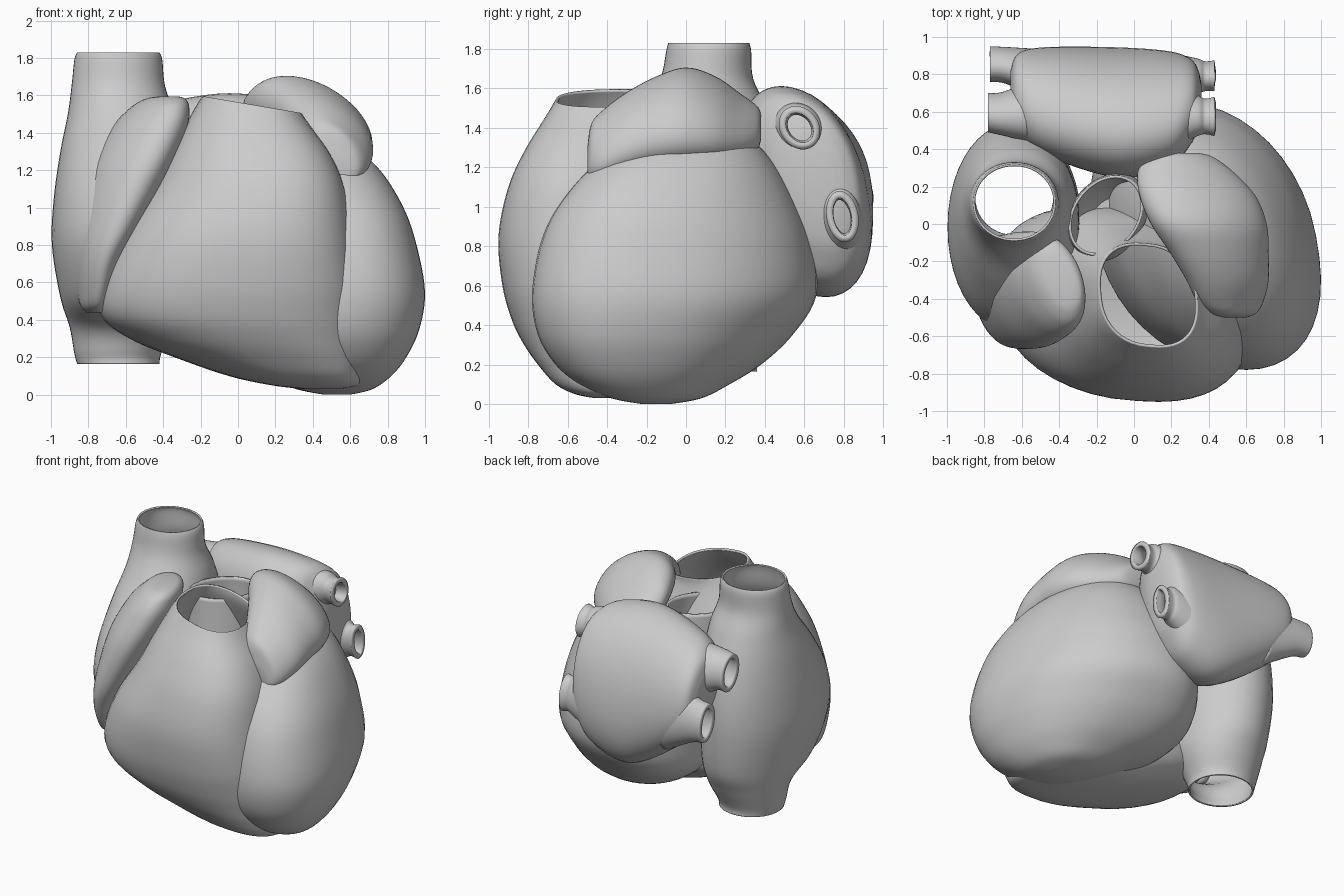
import bpy, math

N, SUB = 44, 6


def spline(a, b, c, d, t):
    return 0.5 * (2 * b + (c - a) * t + (2 * a - 5 * b + 4 * c - d) * t * t
                  + (3 * b - a - 3 * c + d) * t ** 3)


def loft(name, axis, rings, caps=(True, True), phase=0, power=2.0, wall=0.0, warp=None):
    """Rings, ascending along axis: (position, u0, u1, v0, v1), smoothed between."""
    rows = []
    for i in range(len(rings) - 1):
        quad = [rings[min(max(k, 0), len(rings) - 1)] for k in range(i - 1, i + 3)]
        rows += [[spline(*vals, s / SUB) for vals in zip(*quad)] for s in range(SUB)]
    rows.append(list(rings[-1]))
    ph, verts = math.radians(phase), []
    soft = lambda c: math.copysign(abs(c) ** (2 / power), c)
    for p, u0, u1, v0, v1 in rows:
        for j in range(N):
            t = 2 * math.pi * j / N
            u = (u0 + u1) / 2 + (u1 - u0) / 2 * soft(math.cos(t + ph))
            v = (v0 + v1) / 2 + (v1 - v0) / 2 * soft(math.sin(t))
            co = {'x': (p, u, v), 'y': (u, p, v), 'z': (u, v, p)}[axis]
            verts.append(warp(*co) if warp else co)
    faces = [(i * N + j, i * N + (j + 1) % N, (i + 1) * N + (j + 1) % N, (i + 1) * N + j)
             for i in range(len(rows) - 1) for j in range(N)]
    if caps[0]:
        faces.append(tuple(reversed(range(N))))
    if caps[1]:
        faces.append(tuple(range(len(verts) - N, len(verts))))
    if axis == 'y':
        faces = [f[::-1] for f in faces]
    me = bpy.data.meshes.new(name)
    me.from_pydata(verts, [], faces)
    ob = bpy.data.objects.new(name, me)
    bpy.context.collection.objects.link(ob)
    if wall:
        m = ob.modifiers.new("wall", 'SOLIDIFY')
        m.thickness, m.offset = wall, -1
    bpy.context.view_layer.objects.active = ob
    bpy.ops.object.select_all(action='DESELECT')
    ob.select_set(True)
    bpy.ops.object.shade_smooth_by_angle(angle=math.radians(40))
    return ob


# right atrium with the upper and lower great veins, open at both ends
loft("right_atrium_and_great_veins", 'z', [
    (.165, -.86, -.42, -.07, .36), (.22, -.875, -.41, -.08, .37),
    (.36, -.90, -.35, -.16, .44), (.52, -.95, -.30, -.44, .51),
    (.80, -.995, -.28, -.57, .54), (1.05, -.985, -.29, -.53, .53),
    (1.3, -.95, -.30, -.38, .48), (1.5, -.91, -.34, -.22, .41),
    (1.65, -.89, -.39, -.13, .34), (1.79, -.875, -.405, -.10, .33),
    (1.83, -.86, -.42, -.09, .32)],
    caps=(False, False), power=2.05, wall=.012)

# flap of the right atrium lying against the ventricle
loft("right_auricle", 'z', [
    (.44, -.81, -.72, -.42, -.26), (.5, -.85, -.70, -.52, -.18),
    (.7, -.87, -.64, -.62, -.13), (.9, -.86, -.53, -.665, -.08),
    (1.2, -.79, -.37, -.66, -.05), (1.42, -.68, -.275, -.60, -.04),
    (1.53, -.58, -.26, -.54, -.06), (1.58, -.50, -.28, -.47, -.14),
    (1.595, -.42, -.32, -.4, -.26)], phase=22)


# right ventricle narrowing into the open, tilted outflow trunk
def tilt(x, y, z):
    k = min(max((z - 1.15) / .4, 0), 1)
    return (x, y, z - .17 * (x - .08) * k * k)


loft("right_ventricle", 'z', [
    (.03, .35, .55, -.46, -.22), (.05, .18, .64, -.56, -.12),
    (.10, -.05, .67, -.66, 0), (.2, -.34, .67, -.75, .06),
    (.3, -.58, .66, -.82, .1), (.42, -.73, .65, -.88, .1),
    (.6, -.73, .64, -.93, .1), (.85, -.62, .61, -.95, .1),
    (1.1, -.46, .57, -.90, .06), (1.3, -.35, .49, -.81, -.02),
    (1.48, -.24, .38, -.70, -.09), (1.55, -.19, .34, -.66, -.10)],
    caps=(True, False), phase=10, power=2.4, wall=.015, warp=tilt)

# root of the main artery, open at the top
loft("aortic_root", 'z', [
    (.95, -.25, .0, -.12, .15), (1.05, -.33, .05, -.2, .22),
    (1.25, -.36, .08, -.18, .27), (1.48, -.35, .05, -.17, .26)],
    caps=(True, False), phase=-15, wall=.015)

# left ventricle and apex
loft("left_ventricle", 'z', [
    (0, .46, .60, -.22, -.08), (.03, .31, .72, -.38, .08),
    (.1, .12, .82, -.54, .22), (.2, -.08, .90, -.66, .38),
    (.35, -.22, .97, -.75, .54), (.55, -.22, 1.0, -.78, .66),
    (.8, -.18, .955, -.74, .64), (1.0, -.12, .885, -.65, .57),
    (1.2, .0, .76, -.48, .46), (1.34, .14, .6, -.28, .33),
    (1.4, .27, .46, -.08, .18)], phase=18, power=2.2)

# left atrium with two veins entering on each side
loft("left_atrium", 'x', [
    (-.66, .60, .82, 1.10, 1.34), (-.62, .49, .91, .96, 1.46),
    (-.48, .37, .945, .79, 1.54), (-.1, .25, .945, .55, 1.61),
    (.18, .30, .925, .61, 1.585), (.30, .42, .885, .76, 1.52),
    (.345, .52, .82, .92, 1.42), (.36, .6, .75, 1.08, 1.3)], phase=18, power=2.1)
for name, rings in {
    "upper_right_vein": [(-.78, .49, .70, 1.21, 1.47), (-.69, .47, .71, 1.2, 1.48),
                         (-.48, .42, .8, 1.08, 1.5)],
    "lower_right_vein": [(-.77, .76, .95, .93, 1.2), (-.66, .74, .945, .9, 1.21),
                         (-.42, .6, .93, .76, 1.25)],
    "upper_left_vein": [(.24, .42, .74, 1.2, 1.53), (.34, .47, .69, 1.28, 1.52),
                        (.38, .48, .67, 1.3, 1.5), (.43, .47, .68, 1.29, 1.51)],
    "lower_left_vein": [(.22, .6, .91, .74, 1.15), (.34, .69, .885, .81, 1.1),
                        (.38, .71, .87, .83, 1.07), (.43, .71, .875, .82, 1.08)],
}.items():
    loft(name, 'x', rings, caps=(False, False), phase=10, wall=.035)

# left auricle folded forward over the ventricle
loft("left_auricle", 'y', [
    (-.50, .48, .60, 1.16, 1.30), (-.48, .41, .65, 1.14, 1.42),
    (-.42, .34, .69, 1.14, 1.49), (-.30, .28, .72, 1.18, 1.58),
    (-.15, .19, .72, 1.21, 1.66), (0, .09, .71, 1.22, 1.705),
    (.15, .03, .65, 1.23, 1.66), (.28, .02, .53, 1.25, 1.57),
    (.36, .08, .42, 1.29, 1.51), (.38, .14, .34, 1.34, 1.47)], phase=27)
